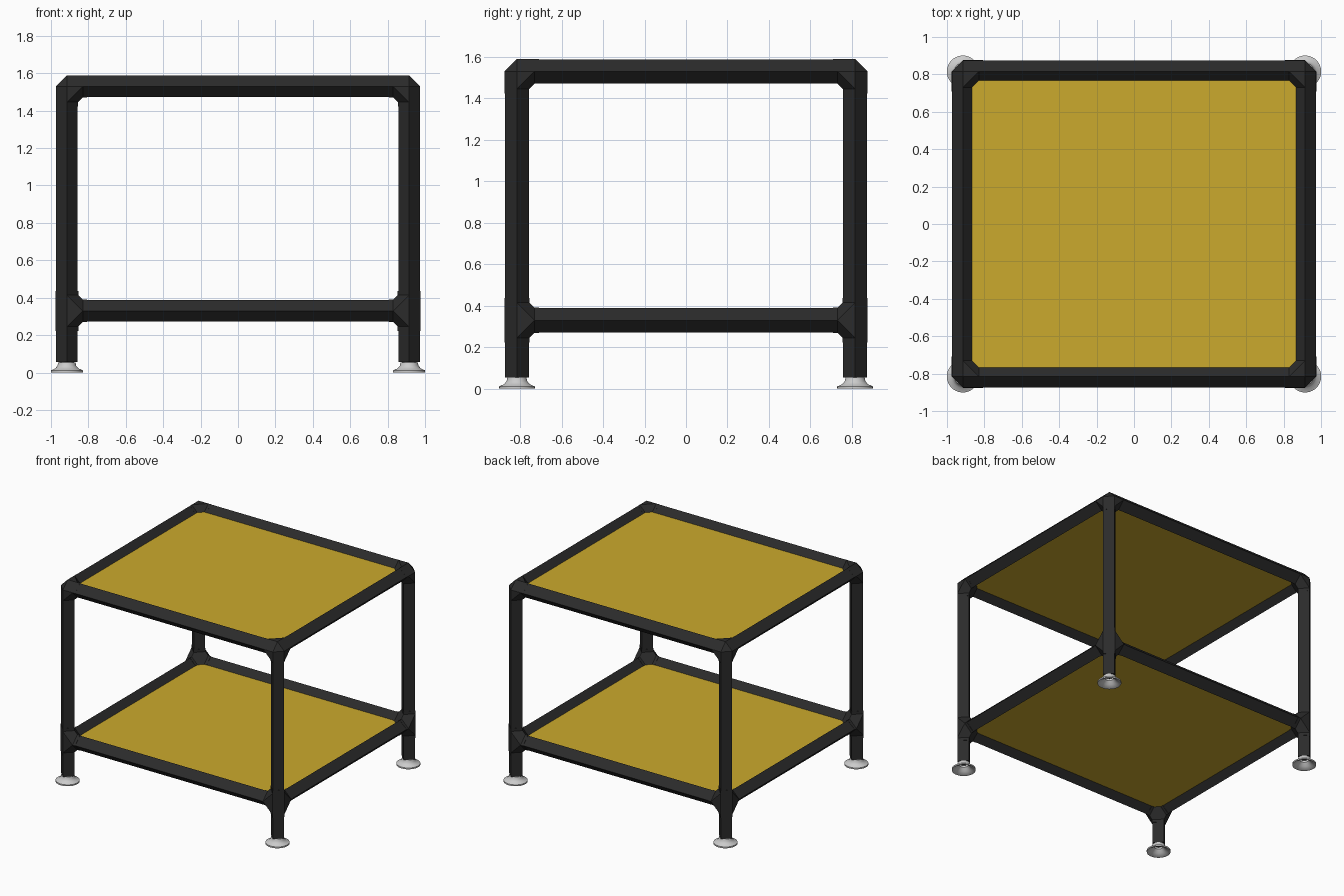
import bpy, bmesh, math
from mathutils import Vector

cube = bpy.data.objects.get("Cube")
if cube:
    bpy.data.objects.remove(cube)

X, Y = 0.915, 0.815            # leg centre lines
TOP, LOW = 1.53, 0.33          # shelf frame heights
R = 0.058                      # half diagonal of the tube section
ARM = 0.107                    # joint reach


def material(name, rgb, rough=0.5):
    m = bpy.data.materials.new(name)
    m.use_nodes = True
    m.diffuse_color = (*rgb, 1)
    bsdf = next(n for n in m.node_tree.nodes if n.type == 'BSDF_PRINCIPLED')
    bsdf.inputs["Base Color"].default_value = (*rgb, 1)
    bsdf.inputs["Roughness"].default_value = rough
    return m


black = material("black", (0.024, 0.024, 0.024))
yellow = material("yellow", (0.60, 0.40, 0.026))
grey = material("light grey", (0.6, 0.6, 0.6))


def finish(bm, name, mat):
    bmesh.ops.recalc_face_normals(bm, faces=bm.faces)
    mesh = bpy.data.meshes.new(name)
    bm.to_mesh(mesh)
    bm.free()
    mesh.materials.append(mat)
    obj = bpy.data.objects.new(name, mesh)
    bpy.context.collection.objects.link(obj)
    return obj


def ring(centre, axis, r):
    """Corner points of the square section, turned on edge, across an axis."""
    u = Vector((axis.y, axis.z, axis.x))
    w = axis.cross(u)
    return [centre + d * r for d in (u, w, -u, -w)]


def add_hull(bm, points):
    verts = [bm.verts.new(p) for p in points]
    out = bmesh.ops.convex_hull(bm, input=verts)
    junk = [v for v in out["geom_interior"] + out["geom_unused"]
            if isinstance(v, bmesh.types.BMVert)]
    bmesh.ops.delete(bm, geom=list(set(junk)), context='VERTS')


def tube(name, a, b):
    a, b = Vector(a), Vector(b)
    axis = (b - a).normalized()
    bm = bmesh.new()
    add_hull(bm, ring(a, axis, R) + ring(b, axis, R))
    finish(bm, name, black)


def joint(name, centre, arms, r):
    """Filleted core with a short socket along every arm."""
    centre = Vector(centre)
    bm = bmesh.new()
    core = []
    for arm in map(Vector, arms):
        core += ring(centre, arm, r) + ring(centre + arm * 0.085, arm, r)
        add_hull(bm, ring(centre + arm * 0.04, arm, r) + ring(centre + arm * ARM, arm, r))
    add_hull(bm, core)
    finish(bm, name, black)


def foot(name, x, y):
    """Flared cup, hollow underneath."""
    profile = [(0.03, 0.056), (0.046, 0.054), (0.05, 0.036), (0.062, 0.022),
               (0.086, 0.011), (0.086, 0.0), (0.078, 0.0), (0.05, 0.018), (0.03, 0.04)]
    bm = bmesh.new()
    verts = [bm.verts.new((r, 0, z)) for r, z in profile]
    edges = [bm.edges.new((a, b)) for a, b in zip(verts, verts[1:] + verts[:1])]
    bmesh.ops.spin(bm, geom=verts + edges, cent=(0, 0, 0), axis=(0, 0, 1),
                   angle=math.tau, steps=28)
    bmesh.ops.remove_doubles(bm, verts=bm.verts, dist=0.0005)
    for f in bm.faces:
        f.smooth = True
    obj = finish(bm, name, grey)
    obj.location = (x, y, 0)
    bpy.ops.object.select_all(action='DESELECT')
    obj.select_set(True)
    bpy.context.view_layer.objects.active = obj
    bpy.ops.object.shade_smooth_by_angle(angle=math.radians(40))


# Corner posts, joints and feet
for sx, side in ((1, "left"), (-1, "right")):
    for sy, end in ((-1, "front"), (1, "back")):
        tag = f"{end}_{side}"
        x, y = sx * X, sy * Y
        inward = [(-sx, 0, 0), (0, -sy, 0)]
        tube(f"{tag}_post", (x, y, LOW + ARM), (x, y, TOP - ARM))
        tube(f"{tag}_leg", (x, y, 0.055), (x, y, LOW - ARM))
        joint(f"{tag}_top_elbow", (x, y, TOP), inward + [(0, 0, -1)], R * 1.015)
        joint(f"{tag}_lower_tee", (x, y, LOW), inward + [(0, 0, 1), (0, 0, -1)], R * 1.05)
        foot(f"{tag}_foot", x, y)

# Shelf frames and panels
for z, level in ((TOP, "top"), (LOW, "lower")):
    for s, end in ((-1, "front"), (1, "back")):
        tube(f"{level}_{end}_rail", (ARM - X, s * Y, z), (X - ARM, s * Y, z))
    for s, side in ((1, "left"), (-1, "right")):
        tube(f"{level}_{side}_rail", (s * X, ARM - Y, z), (s * X, Y - ARM, z))
    bm = bmesh.new()
    bmesh.ops.create_cube(bm, size=1)
    for v in bm.verts:
        v.co = Vector((v.co.x * (X - 0.03) * 2, v.co.y * (Y - 0.03) * 2, v.co.z * 0.02 + z))
    finish(bm, f"{level}_shelf_panel", yellow)
